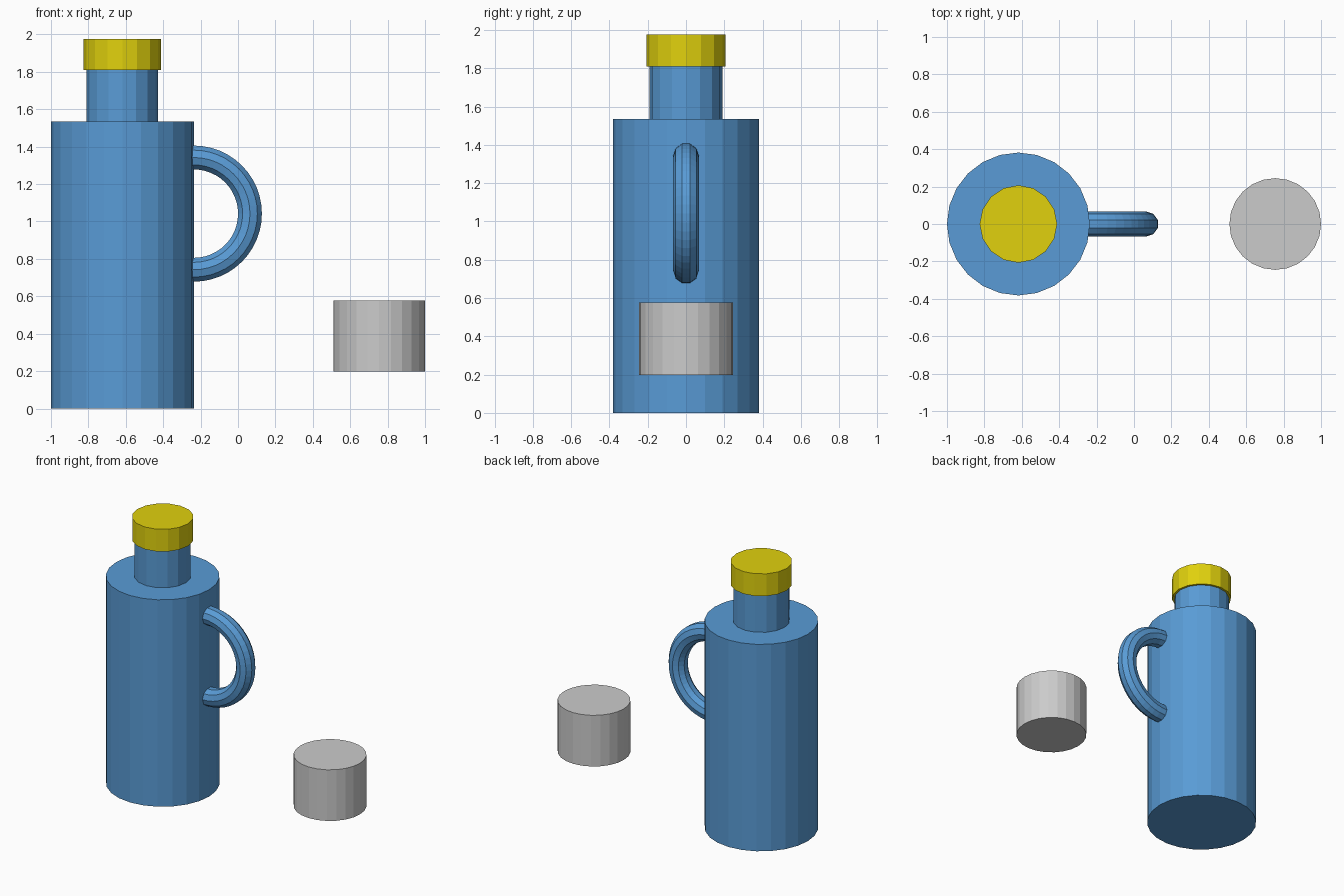
import bpy, bmesh
from math import sin, cos, pi

if "Cube" in bpy.data.objects:
    bpy.data.objects.remove(bpy.data.objects["Cube"])


def material(name, color):
    mat = bpy.data.materials.new(name)
    mat.diffuse_color = (*color, 1)
    mat.use_nodes = True
    mat.node_tree.nodes["Principled BSDF"].inputs["Base Color"].default_value = mat.diffuse_color
    return mat


blue = material("blue", (0.10, 0.33, 0.67))
yellow = material("yellow", (0.75, 0.64, 0.004))


def cylinder(name, x, radius, z0, z1, sides, mat=None):
    bpy.ops.mesh.primitive_cylinder_add(
        vertices=sides, radius=radius, depth=z1 - z0, location=(x, 0, (z0 + z1) / 2))
    obj = bpy.context.object
    obj.name = name
    if mat:
        obj.data.materials.append(mat)
    return obj


# Bottle body, neck and cap share one axis
BX = -0.618
cylinder("bottle_body", BX, 0.382, 0, 1.534, 24, blue)
cylinder("bottle_neck", BX, 0.191, 1.50, 1.83, 16, blue)
cylinder("bottle_cap", BX, 0.207, 1.81, 1.975, 16, yellow)

# Separate floating cup
cylinder("cup", 0.755, 0.245, 0.198, 0.577, 24)


# Half-ring handle with its ends sunk into the body
def handle(name, x, z, major, minor, steps, sides, sink, mat):
    bm = bmesh.new()
    arc = [(-pi / 2 + pi * i / steps, 0) for i in range(steps + 1)]
    path = [(-pi / 2, -sink)] + arc + [(pi / 2, -sink)]
    rings = []
    for a, dx in path:
        ring = []
        for j in range(sides):
            t = 2 * pi * j / sides
            r = major + minor * sin(t)
            ring.append(bm.verts.new((x + dx + r * cos(a), minor * cos(t), z + r * sin(a))))
        rings.append(ring)
    for lo, hi in zip(rings, rings[1:]):
        for j in range(sides):
            k = (j + 1) % sides
            bm.faces.new((lo[j], lo[k], hi[k], hi[j]))
    bm.faces.new(rings[0])
    bm.faces.new(rings[-1])
    bmesh.ops.recalc_face_normals(bm, faces=bm.faces)
    mesh = bpy.data.meshes.new(name)
    bm.to_mesh(mesh)
    bm.free()
    mesh.materials.append(mat)
    bpy.context.collection.objects.link(bpy.data.objects.new(name, mesh))


handle("handle", -0.236, 1.042, 0.30, 0.067, 24, 10, 0.03, blue)
